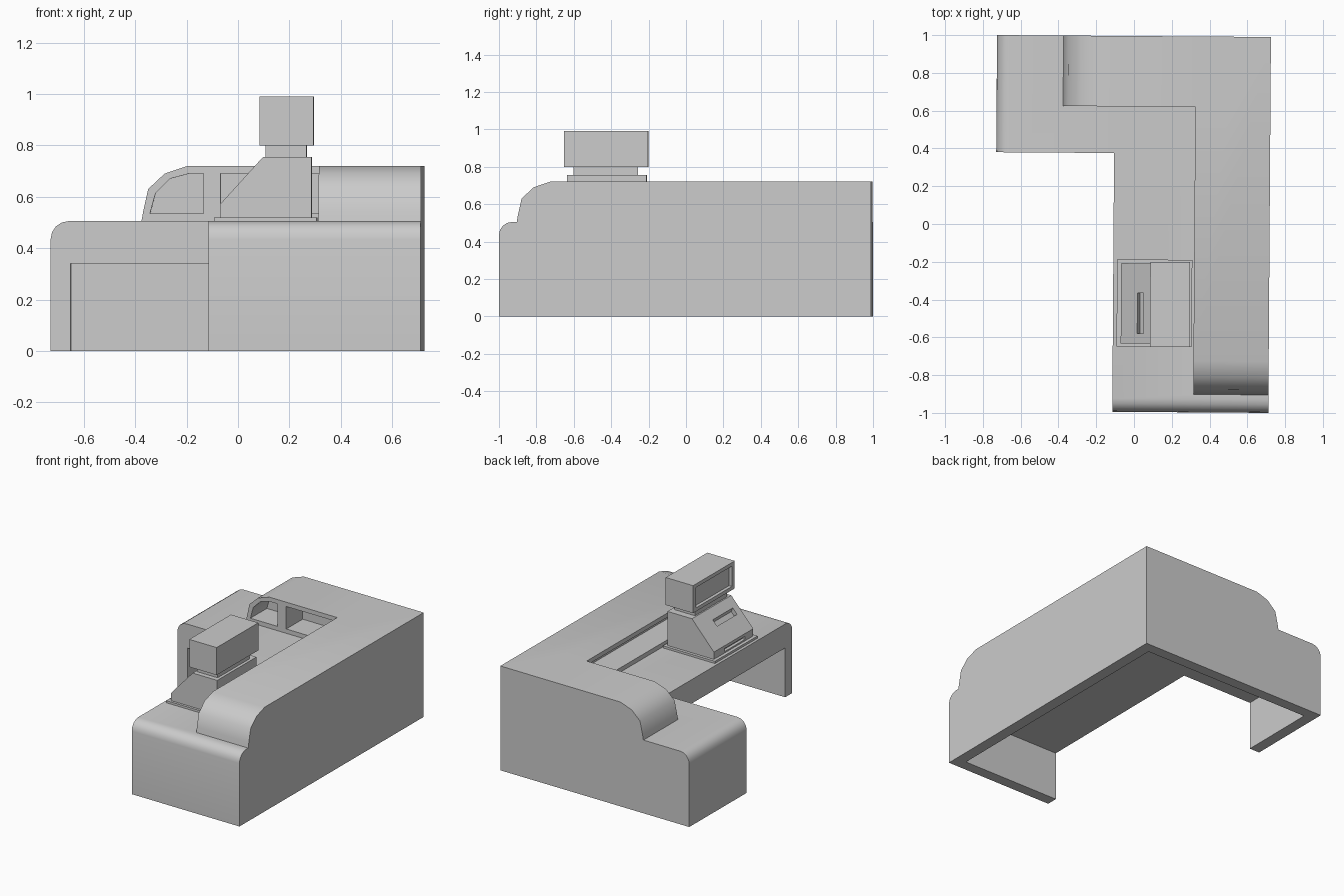
import bpy, bmesh, math
from mathutils import Matrix

if "Cube" in bpy.data.objects:
    bpy.data.objects.remove(bpy.data.objects["Cube"])


def prism(name, pts, axis, lo, hi):
    """Extrude a profile: axis 'x' takes (y, z) points, axis 'y' takes (x, z) points."""
    bm = bmesh.new()
    place = (lambda p, t: (t, p[0], p[1])) if axis == 'x' else (lambda p, t: (p[0], t, p[1]))
    face = bm.faces.new([bm.verts.new(place(p, lo)) for p in pts])
    ext = bmesh.ops.extrude_face_region(bm, geom=[face])
    vec = (hi - lo, 0, 0) if axis == 'x' else (0, hi - lo, 0)
    bmesh.ops.translate(bm, vec=vec, verts=[v for v in ext['geom'] if isinstance(v, bmesh.types.BMVert)])
    bmesh.ops.recalc_face_normals(bm, faces=bm.faces)
    me = bpy.data.meshes.new(name)
    bm.to_mesh(me)
    bm.free()
    ob = bpy.data.objects.new(name, me)
    bpy.context.collection.objects.link(ob)
    return ob


def box(name, x, y, z):
    return prism(name, [(x[0], z[0]), (x[1], z[0]), (x[1], z[1]), (x[0], z[1])], 'y', *y)


def combine(ob, other, op):
    """Apply a boolean and drop the operand."""
    m = ob.modifiers.new('bool', 'BOOLEAN')
    m.operation, m.object, m.solver = op, other, 'EXACT'
    bpy.context.view_layer.objects.active = ob
    bpy.ops.object.modifier_apply(modifier=m.name)
    bpy.data.objects.remove(other)


def low_profile(start, end):
    r, t = 0.07, 0.505
    arc = [(start + r - r * math.cos(a), t - r + r * math.sin(a))
           for a in (math.radians(22.5 * i) for i in range(5))]
    return [(start, 0)] + arc + [(end, t), (end, 0)]


def high_profile(start, end):
    curve = [(0, .505), (.006, .54), (.026, .63), (.09, .69), (.178, .72)]
    return [(start, .45)] + [(start + a, z) for a, z in curve] + [(end, .72), (end, .45)]


def nook_profile(start):
    curve = [(.033, .535), (.055, .615), (.11, .67), (.185, .69), (.242, .69), (.242, .535)]
    return [(start + a, z) for a, z in curve]


X0, X1, Y0, Y1 = -.732, .718, -.995, .995

# L-shaped desk with the raised counter on its outer side
desk = prism('reception_desk', low_profile(Y0, Y1), 'x', -.108, X1)
for part in (prism('low_wing', low_profile(X0, .3), 'y', .375, Y1),
             prism('high_long', high_profile(-.9, Y1), 'x', .32, X1),
             prism('high_wing', high_profile(-.38, .5), 'y', .622, Y1)):
    combine(desk, part, 'UNION')

# knee space and storage nooks
for cut in (box('knee_long', (-.2, .64), (-.918, .92), (-.1, .34)),
            box('knee_wing', (-.655, .6), (.3, .92), (-.1, .34)),
            prism('nook_wing', nook_profile(-.38), 'y', .55, .80),
            box('shelf_wing', (-.072, .5), (.55, .80), (.535, .69)),
            prism('nook_long', nook_profile(-.9), 'x', .25, .50),
            box('shelf_long', (.25, .50), (-.592, .80), (.535, .69))):
    combine(desk, cut, 'DIFFERENCE')

# register: base plate, sloped body, neck, display
base = box('register_base', (-.088, .31), (-.65, -.188), (.505, .52))
body = prism('register_body', [(-.066, .52), (-.066, .57), (.102, .755), (.29, .755), (.29, .52)],
             'y', -.633, -.208)
slot = prism('key_slot', [(.035, .64), (.065, .673), (.03, .76), (-.02, .74)], 'y', -.58, -.365)
combine(body, slot, 'DIFFERENCE')
combine(body, box('drawer_slot', (-.1, -.045), (-.545, -.325), (.53, .55)), 'DIFFERENCE')
neck = box('register_neck', (.112, .27), (-.6, -.255), (.755, .80))
display = box('register_display', (.088, .298), (-.65, -.2), (.80, .99))
combine(display, box('screen_cut', (.0, .11), (-.62, -.23), (.825, .965)), 'DIFFERENCE')

# slight twist of the whole set, then smooth the rounded ends
twist = Matrix.Rotation(-.007, 4, 'Z')
for ob in (desk, base, body, neck, display):
    ob.data.transform(twist)
bpy.ops.object.select_all(action='DESELECT')
desk.select_set(True)
bpy.context.view_layer.objects.active = desk
bpy.ops.object.shade_smooth_by_angle(angle=math.radians(40))
